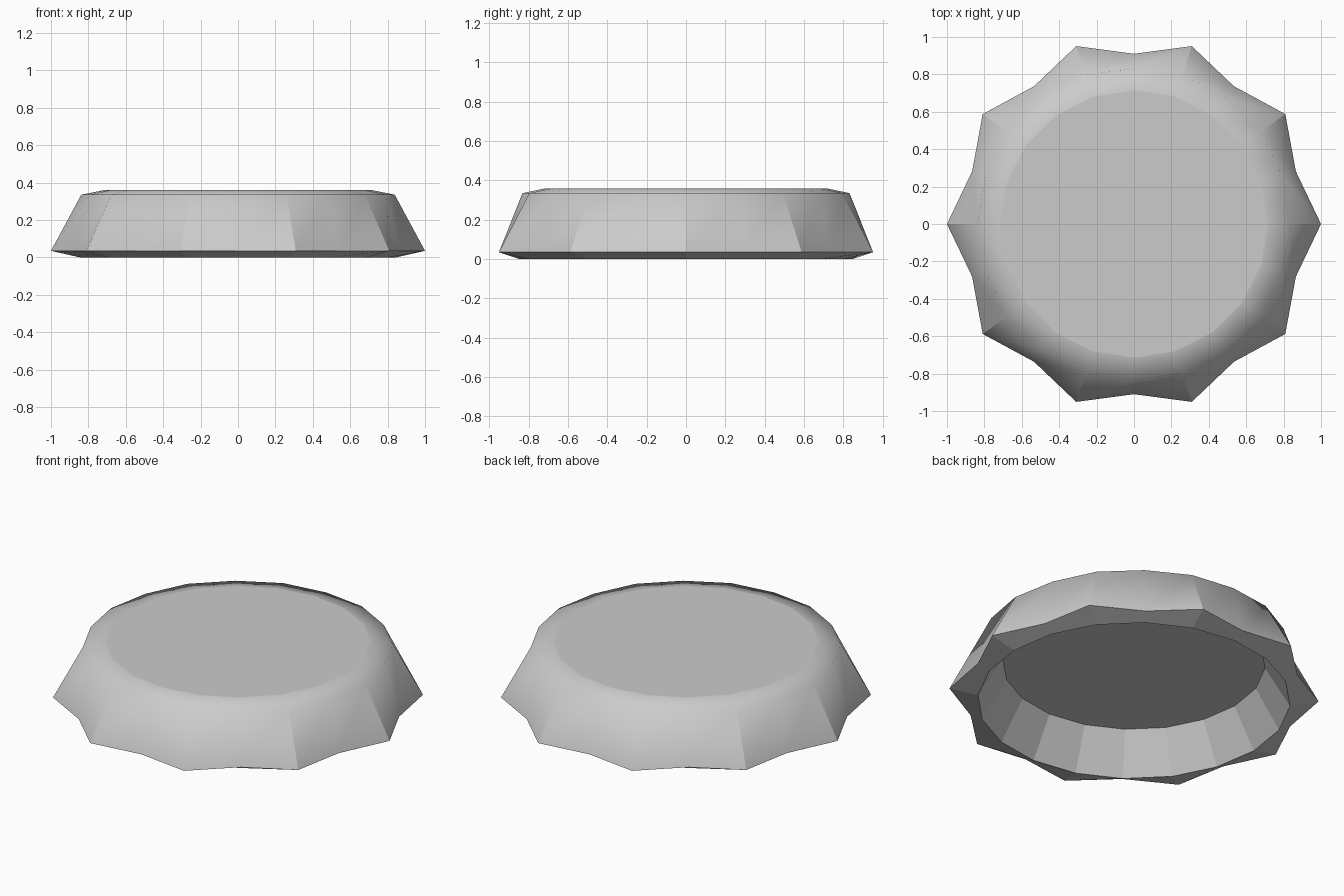
import bpy, bmesh
from math import cos, sin, pi

if "Cube" in bpy.data.objects:
    bpy.data.objects.remove(bpy.data.objects["Cube"])

N = 20  # ten scallop tips and ten valleys
# (tip radius, valley radius, height), from the recess up over the rim to the top
RINGS = [(0.71, 0.71, 0.23), (0.845, 0.845, 0.0), (1.0, 0.91, 0.035),
         (0.838, 0.832, 0.335), (0.715, 0.715, 0.36)]

bm = bmesh.new()


def ring(tip, valley, z):
    pts = []
    for i in range(N):
        r = valley if i % 2 else tip
        a = 2 * pi * i / N
        pts.append(bm.verts.new((r * cos(a), r * sin(a), z)))
    return pts


rings = [ring(*r) for r in RINGS]

# Recess wall, underside of rim, fluted wall and top bevel
for k in range(len(rings) - 1):
    a, b = rings[k], rings[k + 1]
    for i in range(N):
        j = (i + 1) % N
        f = bm.faces.new((a[i], a[j], b[j], b[i]))
        f.smooth = k >= 2

# Recess ceiling and flat top
bm.faces.new(rings[0][::-1])
bm.faces.new(rings[-1])
bmesh.ops.recalc_face_normals(bm, faces=bm.faces)


def sharpen(v, w):
    bm.edges.get((v, w)).smooth = False


# Hard creases: scallop tips, rim edge and edge of the flat top
for i in range(N):
    j = (i + 1) % N
    sharpen(rings[2][i], rings[2][j])
    sharpen(rings[4][i], rings[4][j])
    if i % 2 == 0:
        sharpen(rings[2][i], rings[3][i])

mesh = bpy.data.meshes.new("scalloped_cap")
bm.to_mesh(mesh)
bm.free()
obj = bpy.data.objects.new("scalloped_cap", mesh)
bpy.context.collection.objects.link(obj)
